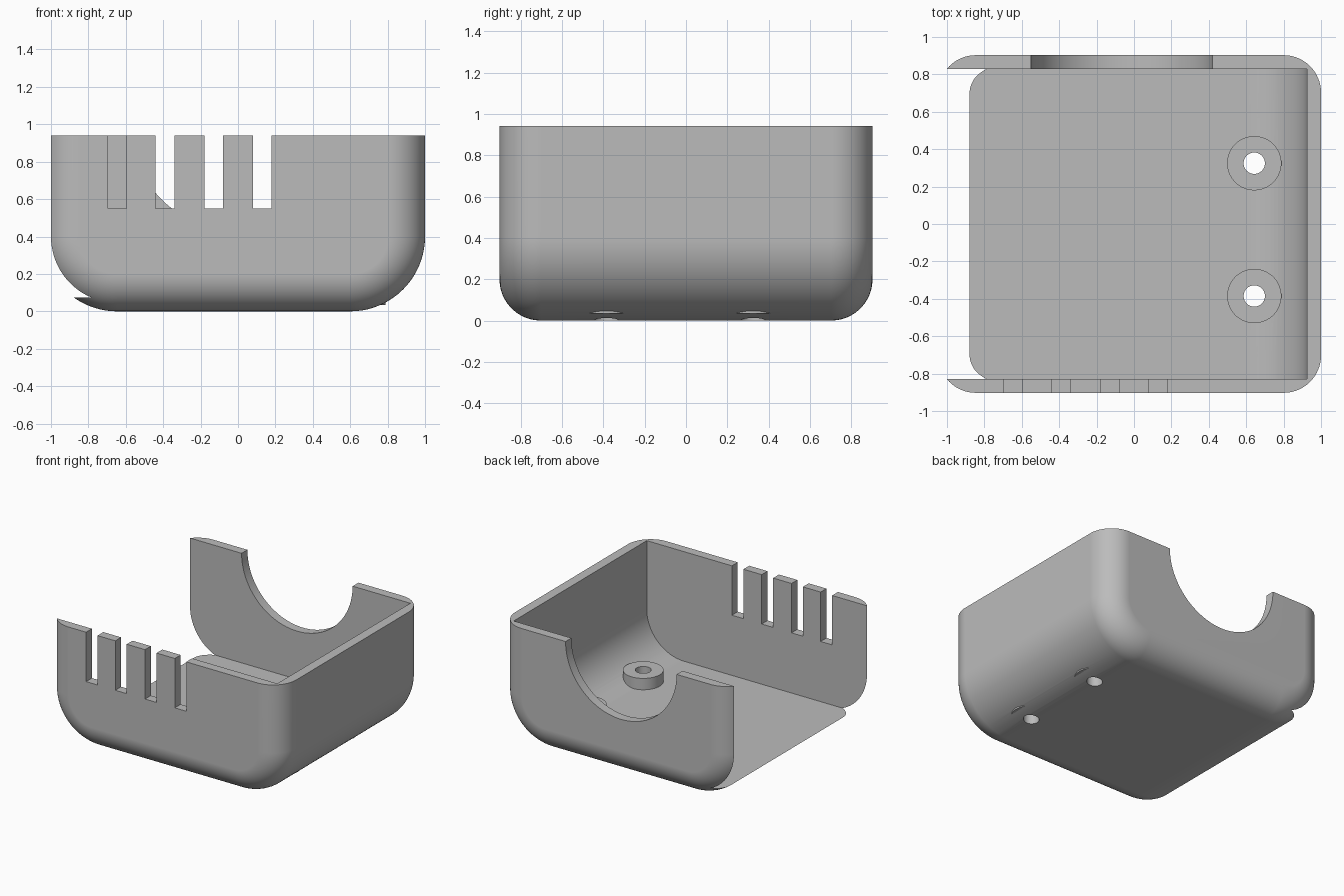
import bpy, bmesh
from math import sin, cos, pi, radians
from mathutils import Vector

cube = bpy.data.objects.get("Cube")
if cube:
    bpy.data.objects.remove(cube, do_unlink=True)

LEFT, RIGHT, HALF_Y, TOP = -1.046, 1.0, 0.9025, 0.94
BIG_R, EDGE_R = 0.4, 0.2        # bottom side radius, front/back edge radius
INNER_X, INNER_Y, FLOOR = 0.924, 0.83, 0.075
STEPS = 20

grey = bpy.data.materials.new("plain grey")
grey.use_nodes = True
grey.diffuse_color = (0.5, 0.5, 0.5, 1)
grey.node_tree.nodes["Principled BSDF"].inputs["Base Color"].default_value = grey.diffuse_color


def loft(name, rings):
    """Skin closed rings of points and cap both ends."""
    bm = bmesh.new()
    rows = [[bm.verts.new(p) for p in ring] for ring in rings]
    for a, b in zip(rows, rows[1:]):
        for i in range(len(a)):
            j = (i + 1) % len(a)
            bm.faces.new((a[i], a[j], b[j], b[i]))
    bm.faces.new(rows[0])
    bm.faces.new(rows[-1])
    bmesh.ops.recalc_face_normals(bm, faces=bm.faces)
    mesh = bpy.data.meshes.new(name)
    bm.to_mesh(mesh)
    bm.free()
    mesh.materials.append(grey)
    obj = bpy.data.objects.new(name, mesh)
    bpy.context.collection.objects.link(obj)
    return obj


def arc(cx, cz, r, start, end):
    angles = [start + (end - start) * i / STEPS for i in range(STEPS + 1)]
    return [(cx + r * cos(a), cz + r * sin(a)) for a in angles]


def cylinder(name, centre, radius, depth, axis="Z"):
    rot = (pi / 2, 0, 0) if axis == "Y" else (0, 0, 0)
    bpy.ops.mesh.primitive_cylinder_add(vertices=96, radius=radius, depth=depth,
                                        location=centre, rotation=rot)
    obj = bpy.context.object
    obj.name = name
    obj.data.materials.append(grey)
    return obj


def box(name, lo, hi):
    lo, hi = Vector(lo), Vector(hi)
    bpy.ops.mesh.primitive_cube_add(size=1, location=(lo + hi) / 2)
    obj = bpy.context.object
    obj.name, obj.scale = name, hi - lo
    obj.data.materials.append(grey)
    return obj


def combine(target, tool, operation):
    bpy.context.view_layer.objects.active = target
    mod = target.modifiers.new(operation.lower(), "BOOLEAN")
    mod.operation, mod.object, mod.solver = operation, tool, "EXACT"
    bpy.ops.object.modifier_apply(modifier=mod.name)
    bpy.data.objects.remove(tool, do_unlink=True)


def outer_ring(y, inset):
    r = BIG_R - inset
    pts = [(LEFT + inset, TOP)]
    pts += arc(LEFT + BIG_R, BIG_R, r, pi, 1.5 * pi)
    pts += arc(RIGHT - BIG_R, BIG_R, r, 1.5 * pi, 2 * pi)
    pts.append((RIGHT - inset, TOP))
    return [(x, y, z) for x, z in pts]


# Outer tray: side profile swept along y with rounded front and back edges
edge = [(HALF_Y - EDGE_R + EDGE_R * sin(t), EDGE_R * (1 - cos(t)))
        for t in (pi / 2 * i / STEPS for i in range(STEPS + 1))]
stations = [(-y, d) for y, d in reversed(edge)] + edge
tray = loft("tray", [outer_ring(y, d) for y, d in stations])

# Cavity, open at the top and on the right side
r = INNER_X - (RIGHT - BIG_R)
section = [(-1.5, 1.5), (-1.5, FLOOR)]
section += arc(RIGHT - BIG_R, FLOOR + r, r, 1.5 * pi, 2 * pi) + [(INNER_X, 1.5)]
cavity = loft("cavity", [[(x, y, z) for x, z in section] for y in (-INNER_Y, INNER_Y)])
combine(tray, cavity, "DIFFERENCE")

# Vent slots in the front wall
for x in (-0.645, -0.39, -0.13, 0.13):
    slot = box("slot", (x - 0.05, -1.1, 0.55), (x + 0.05, -0.7, 1.2))
    combine(tray, slot, "DIFFERENCE")

# Round opening in the back wall
opening = cylinder("opening", (-0.065, 0.9, TOP), 0.485, 0.4, "Y")
combine(tray, opening, "DIFFERENCE")

# Screw bosses with through holes
for y in (0.325, -0.385):
    combine(tray, cylinder("boss", (0.643, y, 0.1), 0.145, 0.13), "UNION")
    combine(tray, cylinder("hole", (0.643, y, 0.1), 0.057, 0.6), "DIFFERENCE")

# Smooth rounded surfaces, crisp edges
bpy.ops.object.select_all(action="DESELECT")
tray.select_set(True)
bpy.context.view_layer.objects.active = tray
bpy.ops.object.shade_smooth_by_angle(angle=radians(25))
weighted = tray.modifiers.new("weighted normals", "WEIGHTED_NORMAL")
weighted.keep_sharp = True
